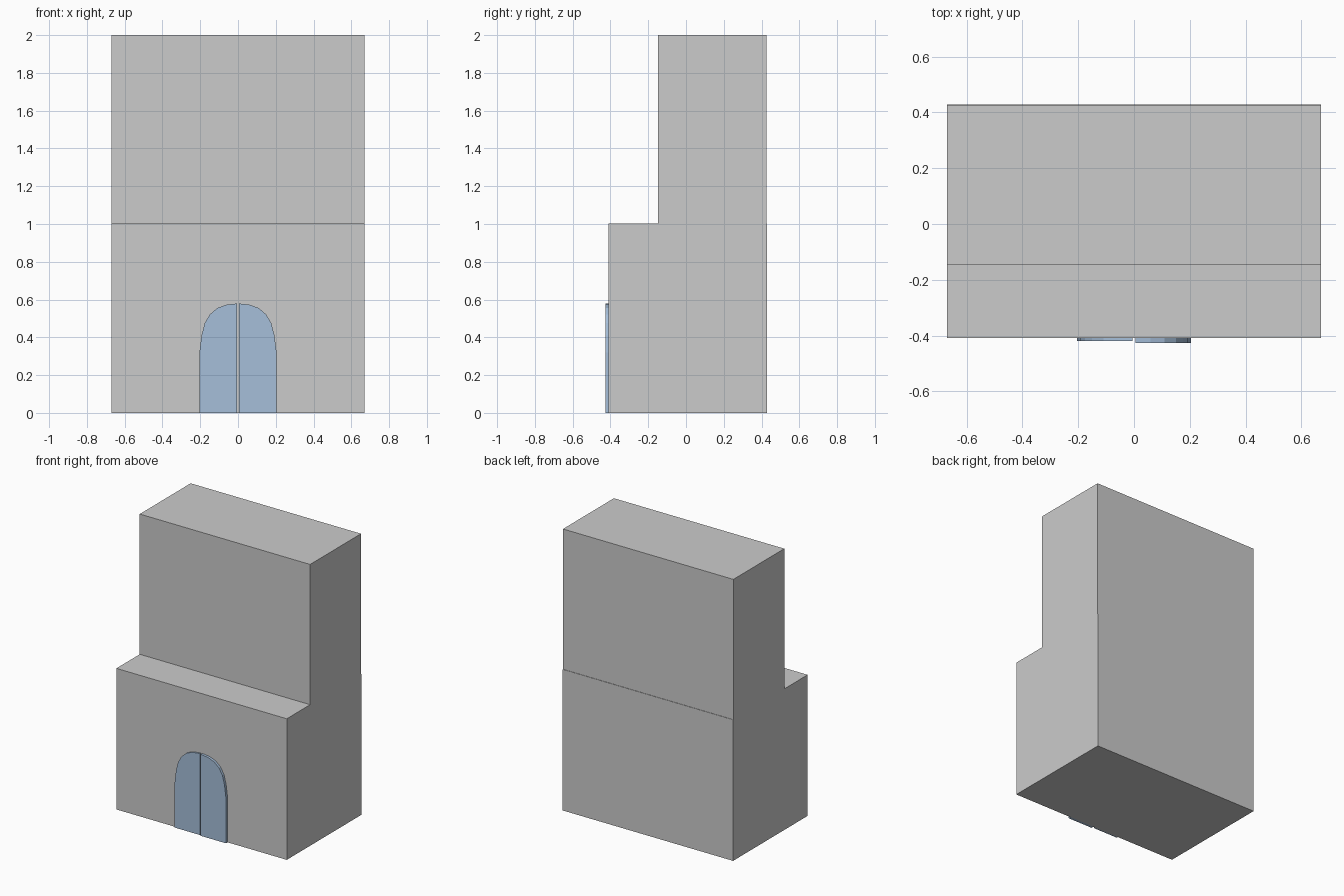
import bpy
import bmesh

if "Cube" in bpy.data.objects:
    bpy.data.objects.remove(bpy.data.objects["Cube"])


def prism(name, pts, to3d, offset, mat=None):
    """Extrude a closed 2D outline into a solid."""
    bm = bmesh.new()
    face = bm.faces.new([bm.verts.new(to3d(a, b)) for a, b in pts])
    ext = bmesh.ops.extrude_face_region(bm, geom=[face])
    verts = [g for g in ext["geom"] if isinstance(g, bmesh.types.BMVert)]
    bmesh.ops.translate(bm, verts=verts, vec=offset)
    bmesh.ops.recalc_face_normals(bm, faces=bm.faces[:])
    mesh = bpy.data.meshes.new(name)
    bm.to_mesh(mesh)
    bm.free()
    obj = bpy.data.objects.new(name, mesh)
    bpy.context.collection.objects.link(obj)
    if mat:
        mesh.materials.append(mat)
    return obj


def block(name, y0, y1, z0, z1, half_width=0.67):
    outline = [(y0, z0), (y1, z0), (y1, z1), (y0, z1)]
    return prism(name, outline, lambda y, z: (-half_width, y, z),
                 (2 * half_width, 0, 0))


# Stepped building: deep lower storey, shallower upper storey
block("lower_storey", -0.409, 0.428, 0.0, 1.003)
block("upper_storey", -0.147, 0.425, 1.003, 2.0)

# Double arched door, each leaf mirrored about the middle
blue = bpy.data.materials.new("door_blue")
blue.diffuse_color = (0.38, 0.52, 0.70, 1)
blue.use_nodes = True
blue.node_tree.nodes["Principled BSDF"].inputs["Base Color"].default_value = blue.diffuse_color
leaf = [(0.006, 0.0), (0.204, 0.0), (0.204, 0.32), (0.193, 0.41),
        (0.176, 0.475), (0.15, 0.52), (0.11, 0.555), (0.06, 0.573),
        (0.006, 0.579)]
for name, side, front in (("left_door", -1, -0.42), ("right_door", 1, -0.427)):
    prism(name, leaf, lambda x, z: (side * x, -0.408, z),
          (0, front + 0.408, 0), blue)
